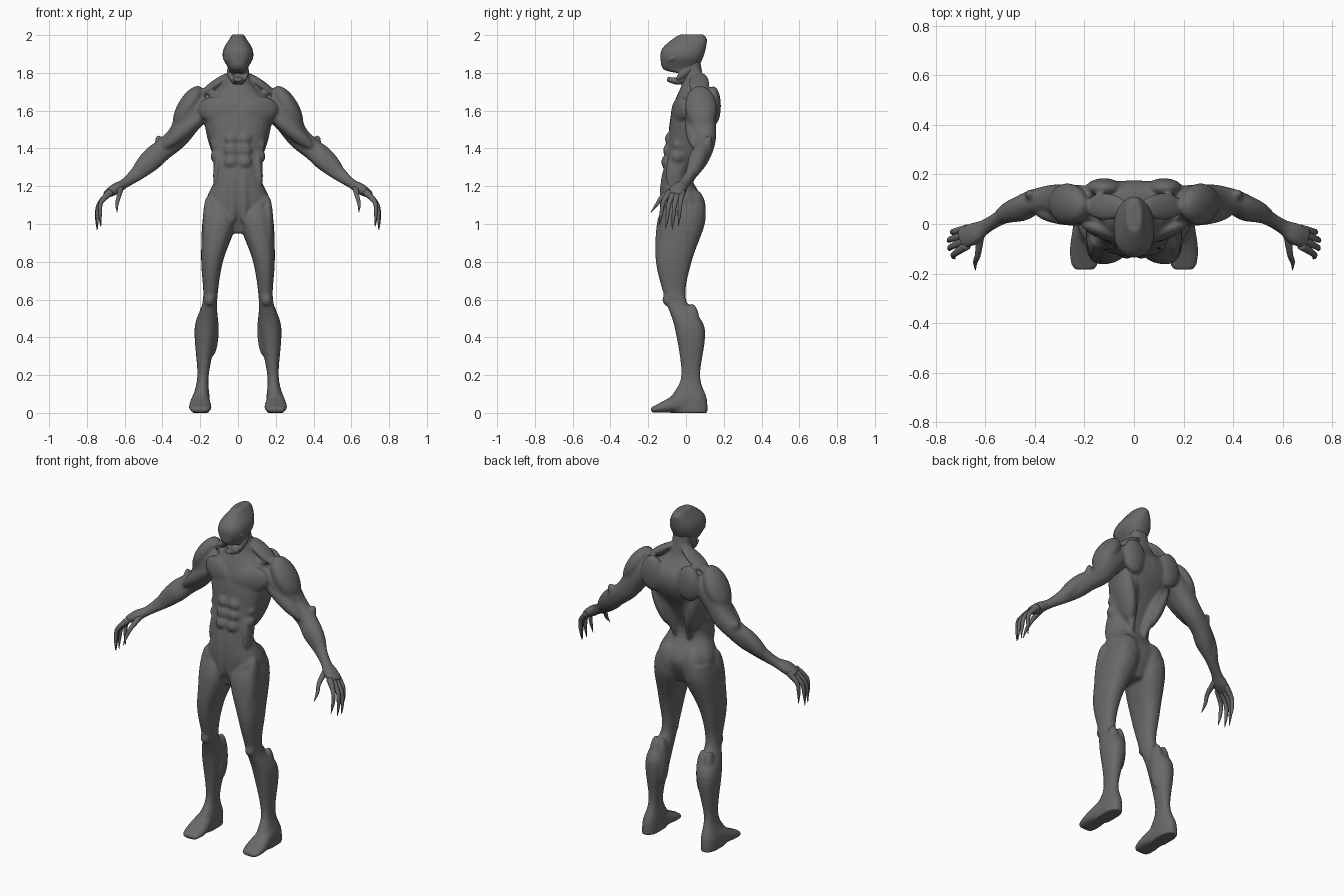
import bpy, bmesh
from math import cos, sin, tau, copysign
from mathutils import Matrix, Vector

default_cube = bpy.data.objects.get("Cube")
if default_cube:
    bpy.data.objects.remove(default_cube, do_unlink=True)

skin = bpy.data.materials.new("grey_skin")
skin.use_nodes = True
skin.diffuse_color = (.14, .14, .14, 1)
skin.node_tree.nodes["Principled BSDF"].inputs["Base Color"].default_value = skin.diffuse_color

both, middle = (1, -1), (1,)
depthwise, upward = Vector((0, 1, 0)), Vector((0, 0, 1))


def spline(rows, steps=5):
    """Smooth interpolation through rows of numbers."""
    rows = [Vector(row) for row in rows]
    padded = [rows[0]] + rows + [rows[-1]]
    result = []
    for before, start, end, after in zip(padded, padded[1:], padded[2:], padded[3:]):
        leave, arrive = (end - before) / 2, (after - start) / 2
        for step in range(steps):
            t = step / steps
            ease = t * t * (3 - 2 * t)
            result.append(start.lerp(end, ease) + leave * t * (1 - t) ** 2 - arrive * t * t * (1 - t))
    return result + [rows[-1]]


def frame(direction, depth_hint):
    along = direction.normalized()
    deep = (depth_hint - along * depth_hint.dot(along)).normalized()
    return along, deep, deep.cross(along)


def oval(centre, wide, deep, count):
    def boxy(value):
        return copysign(abs(value) ** .85, value)
    angles = [tau * i / count for i in range(count)]
    return [centre + wide * boxy(cos(angle)) + deep * boxy(sin(angle)) for angle in angles]


def bridge(bm, rings):
    loops = [[bm.verts.new(point) for point in ring] for ring in rings]
    for low, high in zip(loops, loops[1:]):
        for i in range(len(low)):
            bm.faces.new((low[i - 1], low[i], high[i], high[i - 1]))
    bm.faces.new(loops[0])
    bm.faces.new(loops[-1])


def mirrored(point, side):
    return Vector((side * point[0], point[1], point[2]))


def column(bm, rows, sides=middle):
    """Upright loft; each row is height, inner x, outer x, front y, back y."""
    for side in sides:
        rings = []
        for height, inner, outer, front, back in spline(rows):
            centre = Vector((side * (inner + outer) / 2, (front + back) / 2, height))
            wide = Vector((side * (outer - inner) / 2, 0, 0))
            rings.append(oval(centre, wide, depthwise * (back - front) / 2, count=24))
        bridge(bm, rings)


def symmetric_column(bm, rows):
    """Upright loft on the centre plane; each row is height, half width, front y, back y."""
    column(bm, [(height, -half, half, front, back) for height, half, front, back in rows])


def tube(bm, rows, sides=both, depth_hint=depthwise, count=20):
    """Loft along a path; each row is a point, half width and half depth."""
    path = spline(rows)
    for side in sides:
        points = [mirrored(row, side) for row in path]
        rings = []
        for i, row in enumerate(path):
            ahead, behind = points[min(i + 1, len(points) - 1)], points[max(i - 1, 0)]
            along, deep, wide = frame(ahead - behind, depth_hint)
            rings.append(oval(points[i], wide * row[3], deep * row[4], count))
        bridge(bm, rings)


def muscle(bm, start, end, width, depth, sides=both):
    """Spindle stretched between two points."""
    for side in sides:
        first, last = mirrored(start, side), mirrored(end, side)
        along, deep, wide = frame(last - first, depthwise)
        half_length = (last - first).length / 2
        axes = Matrix((wide * width, deep * depth, along * half_length)).transposed().to_4x4()
        placement = Matrix.Translation((first + last) / 2) @ axes
        bmesh.ops.create_uvsphere(bm, u_segments=20, v_segments=14, radius=1, matrix=placement)


def finish(bm, name):
    bmesh.ops.recalc_face_normals(bm, faces=bm.faces)
    for face in bm.faces:
        face.smooth = True
    mesh = bpy.data.meshes.new(name)
    bm.to_mesh(mesh)
    bm.free()
    mesh.materials.append(skin)
    part = bpy.data.objects.new(name, mesh)
    bpy.context.collection.objects.link(part)
    return part


def fuse(part, voxel, rounds):
    remesh = part.modifiers.new("fuse", 'REMESH')
    remesh.mode = 'VOXEL'
    remesh.voxel_size = voxel
    remesh.use_smooth_shade = True
    soften = part.modifiers.new("soften", 'SMOOTH')
    soften.iterations = rounds


# landmarks on the left half
collar, breastbone = Vector((0, -.03, 1.67)), Vector((0, -.065, 1.58))
shoulder, elbow, wrist = Vector((.2, .07, 1.7)), Vector((.4, .1, 1.4)), Vector((.6, 0, 1.2))
armpit, nape, jaw_hinge = Vector((.16, .07, 1.6)), Vector((.03, .07, 1.8)), Vector((.045, .03, 1.83))
loin, navel, groin = Vector((.04, .02, 1.2)), Vector((.03, -.11, 1.3)), Vector((.03, -.12, 1))
hip, knee, ankle = Vector((.16, -.07, 1.15)), Vector((.15, -.1, .6)), Vector((.17, .03, .2))

body = bmesh.new()

# torso and neck
symmetric_column(body, [(.95, .06, -.09, .04), (1.1, .17, -.13, .1), (1.25, .12, -.125, .03),
                        (1.4, .14, -.1, .08), (1.55, .18, -.085, .165), (1.65, .17, -.06, .17),
                        (1.75, .07, -.02, .1), (1.9, .05, 0, .07)])

# legs
column(body, [(1.1, .03, .17, -.12, .1), (1, .01, .19, -.155, .1), (.8, .08, .195, -.16, .03),
              (.6, .11, .185, -.11, 0), (.45, .11, .23, -.06, .1), (.2, .155, .215, -.025, .075),
              (.08, .15, .24, -.08, .11), (0, .15, .245, -.08, .115)], both)

# feet
tube(body, [(.2, .07, .05, .04, .05), (.2, 0, .06, .045, .06), (.2, -.1, .035, .06, .035),
            (.2, -.16, .02, .055, .02), (.2, -.185, .015, .04, .015)], depth_hint=upward)

# arms and palms
tube(body, [(.15, .08, 1.64, .06, .07), (.25, .08, 1.56, .07, .08), (.32, .1, 1.46, .06, .06),
            (.4, .09, 1.39, .055, .05), (.46, .06, 1.335, .055, .05), (.53, .03, 1.27, .04, .03),
            (.6, -.01, 1.215, .026, .03), (.65, -.04, 1.185, .03, .045), (.7, -.06, 1.155, .02, .04)])

# chest, collarbones and neck cords
muscle(body, breastbone, armpit + Vector((.05, -.07, .02)), width=.075, depth=.035)
muscle(body, collar, shoulder, width=.016, depth=.02)
muscle(body, jaw_hinge, collar, width=.016, depth=.016)

# belly blocks and ribs
lift = upward * .035
for row in range(3):
    block = navel.lerp(breastbone, .1 + .22 * row)
    block.x = .035
    muscle(body, block - lift, block + lift, width=.038, depth=.026)
    rib = block + Vector((.085, .06, .03))
    muscle(body, rib - lift, rib + lift, width=.025, depth=.035)
muscle(body, navel, groin, width=.03, depth=.025)
muscle(body, hip, groin, width=.03, depth=.035)
muscle(body, navel.lerp(armpit, .5), navel.lerp(hip, .7), width=.02, depth=.05)

# back and seat
blade = nape.lerp(armpit, .7) + depthwise * .075
muscle(body, loin, blade, width=.03, depth=.03)
muscle(body, loin.lerp(armpit, .2), armpit, width=.045, depth=.08)
muscle(body, blade - lift * 4, blade + lift * 2, width=.075, depth=.04)
muscle(body, nape, shoulder - lift / 2, width=.025, depth=.055)
seat = Vector((.08, .04, 1.08))
muscle(body, seat - lift * 3, seat + lift * 3, width=.075, depth=.065)

# arm muscles and elbow points
muscle(body, shoulder + lift * .8, shoulder.lerp(elbow, .65), width=.056, depth=.085)
muscle(body, armpit - depthwise * .05, elbow - depthwise * .05, width=.04, depth=.04)
muscle(body, armpit + depthwise * .04, elbow, width=.045, depth=.045)
muscle(body, elbow - lift, elbow + Vector((.025, .025, .07)), width=.026, depth=.025)
muscle(body, elbow + lift, wrist.lerp(elbow, .2), width=.045, depth=.045)

# thigh, kneecap and calf
muscle(body, hip, knee + lift * 2, width=.034, depth=.06)
muscle(body, knee - lift, knee + lift, width=.028, depth=.025)
calf = knee.lerp(ankle, .4) + depthwise * .08
for offset in (-.022, .022):
    belly = calf + Vector((offset, 0, 0))
    muscle(body, belly - lift * 4, belly + lift * 4, width=.034, depth=.045)
fuse(finish(body, "body"), voxel=.0065, rounds=14)

# skull with a narrow crest
head = bmesh.new()
symmetric_column(head, [(1.8, .05, -.05, .05), (1.82, .05, -.12, .06), (1.88, .08, -.135, .09),
                        (1.93, .075, -.125, .105), (1.98, .045, -.07, .11), (2.004, .03, -.03, .09)])
muscle(head, (0, -.12, 1.89), (0, .09, 1.99), width=.014, depth=.016, sides=middle)

# brows, cheeks and lower jaw
brow = Vector((0, -.13, 1.84))
muscle(head, brow, brow + Vector((.08, .07, .04)), width=.014, depth=.018)
muscle(head, jaw_hinge, jaw_hinge + Vector((-.01, -.08, -.065)), width=.018, depth=.02)
tube(head, [(0, .03, 1.79, .05, .03), (0, -.04, 1.757, .036, .02), (0, -.1, 1.768, .02, .012)],
     sides=middle, depth_hint=upward)
fuse(finish(head, "head"), voxel=.005, rounds=3)

# clawed fingers
fingers = bmesh.new()


def finger(knuckle, bend, tip):
    claw = bend.lerp(tip, .5) + Vector((.006, 0, 0))
    tube(fingers, [(*knuckle, .019, .018), (*bend, .012, .012), (*claw, .009, .009), (*tip, .001, .001)],
         count=12)


for i in range(4):
    spread = depthwise * -i
    curl = Vector((-1, 0, 1)) * .02 * abs(i - 1.4)
    finger(Vector((.675, -.02, 1.17)) + spread * .022,
           Vector((.74, -.03, 1.1)) + spread * .03 + curl / 2,
           Vector((.755, -.04, .96)) + spread * .034 + curl)

# thumbs
finger(Vector((.62, -.03, 1.2)), Vector((.63, -.12, 1.15)), Vector((.64, -.187, 1.06)))
finish(fingers, "fingers")
